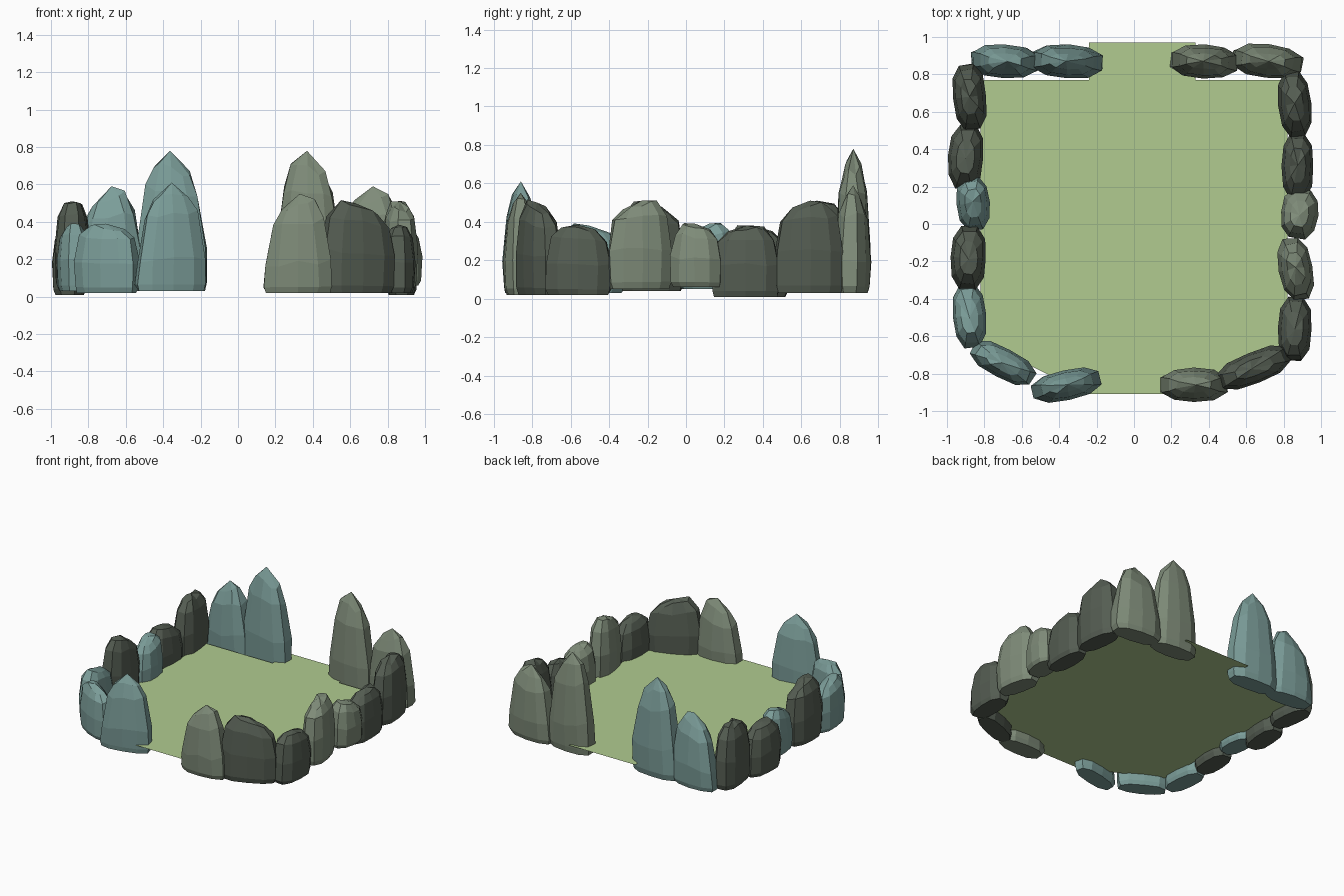
import bpy, bmesh, math, random
from mathutils import Vector, Matrix

if "Cube" in bpy.data.objects:
    bpy.data.objects.remove(bpy.data.objects["Cube"])

random.seed(4)

def material(name, rgb):
    m = bpy.data.materials.new(name)
    m.diffuse_color = (*rgb, 1)
    m.use_nodes = True
    m.node_tree.nodes["Principled BSDF"].inputs["Base Color"].default_value = m.diffuse_color
    return m

TEAL = material("teal_stone", (0.20, 0.34, 0.32))
MOSS = material("moss_stone", (0.21, 0.26, 0.19))
DARK = material("dark_stone", (0.09, 0.11, 0.085))
GRASS = material("grass", (0.44, 0.60, 0.28))

def finish(name, bm, mat):
    bmesh.ops.recalc_face_normals(bm, faces=bm.faces)
    me = bpy.data.meshes.new(name)
    bm.to_mesh(me)
    bm.free()
    me.materials.append(mat)
    ob = bpy.data.objects.new(name, me)
    bpy.context.collection.objects.link(ob)
    return ob

# Ten-sided cross-section, long in x, and ring profiles (height, length, thickness)
SECTION = [(1, -.45), (1, .45), (.62, .9), (0, 1), (-.62, .9),
           (-1, .45), (-1, -.45), (-.62, -.9), (0, -1), (.62, -.9)]
POINTED = [(0, .94, .80), (.06, 1, .92), (.30, .96, 1), (.70, .74, .82), (.87, .50, .45)]
BLUNT = [(0, .92, .80), (.08, .98, .93), (.45, 1, 1), (.80, .84, .82), (.94, .52, .50)]

def stone(name, x, y, angle, half_len, half_thick, z0, top, profile, mat):
    bm = bmesh.new()
    h = top - z0
    skew = random.uniform(-.08, .08)
    rings = []
    for t, sx, sy in profile:
        ring = []
        for u, v in SECTION:
            j = random.uniform(-.03, .03)
            dz = skew * u * t * h + (random.uniform(-.03, .03) * h if t > .2 else 0)
            ring.append(bm.verts.new((half_len * u * (sx + j),
                                      half_thick * v * (sy + j), t * h + dz)))
        rings.append(ring)
    n = len(SECTION)
    for a, b in zip(rings, rings[1:]):
        for i in range(n):
            k = (i + 1) % n
            bm.faces.new((a[i], a[k], b[k], b[i]))
    bm.faces.new(rings[0])
    tip = bm.verts.new((skew * half_len, 0, h))
    for i in range(n):
        bm.faces.new((rings[-1][i], rings[-1][(i + 1) % n], tip))
    # Place in the ring
    bm.transform(Matrix.Translation((x, y, z0)) @ Matrix.Rotation(math.radians(angle), 4, 'Z'))
    return finish(name, bm, mat)

P, B = POINTED, BLUNT
# x, y, angle, half length, half thickness, bottom, top, profile, material
STONES = {
    "back_gate_left":   (-.355, .87, -3, .19, .09, .03, .78, P, TEAL),
    "back_gate_right":  (.375, .87, -3, .18, .09, .03, .78, P, MOSS),
    "back_corner_left": (-.69, .87, -3, .18, .09, .03, .59, P, TEAL),
    "back_corner_right": (.715, .87, -6, .185, .09, .03, .59, P, MOSS),
    "front_gate_left":  (-.36, -.86, 12, .185, .08, .03, .61, P, TEAL),
    "front_gate_right": (.32, -.86, 0, .18, .09, .02, .55, P, MOSS),
    "front_corner_left": (-.70, -.745, -28, .18, .08, .02, .39, B, TEAL),
    "front_corner_right": (.64, -.77, 22, .20, .085, .02, .50, B, DARK),
    "right_wall_1":     (.86, -.56, 88, .17, .09, .02, .385, B, DARK),
    "right_wall_2":     (.865, -.24, 100, .165, .09, .05, .51, B, MOSS),
    "right_wall_3":     (.885, .055, 83, .13, .10, .06, .39, B, MOSS),
    "right_wall_4":     (.875, .31, 90, .175, .085, .01, .38, B, DARK),
    "right_wall_5":     (.86, .64, 96, .175, .09, .03, .51, B, DARK),
    "left_wall_1":      (-.88, -.49, 95, .17, .09, .03, .38, B, TEAL),
    "left_wall_2":      (-.885, -.18, 88, .165, .095, .04, .51, B, DARK),
    "left_wall_3":      (-.86, .11, 95, .14, .09, .05, .39, B, TEAL),
    "left_wall_4":      (-.90, .36, 86, .17, .095, .01, .38, B, DARK),
    "left_wall_5":      (-.88, .68, 96, .175, .09, .03, .51, B, DARK),
}
for name, args in STONES.items():
    stone(name + "_stone", *args)

# Flat grass sheet with an opening at the back and a narrowed front
outline = [(-.24, .97), (-.24, .77), (-.82, .77), (-.82, -.62), (-.55, -.76),
           (-.25, -.91), (.20, -.91), (.55, -.80), (.82, -.62), (.82, .77),
           (.33, .77), (.33, .97)]
bm = bmesh.new()
bm.faces.new([bm.verts.new((x, y, .10)) for x, y in outline])
ground = finish("grass_floor", bm, GRASS)
if ground.data.polygons[0].normal.z < 0:
    ground.data.flip_normals()
